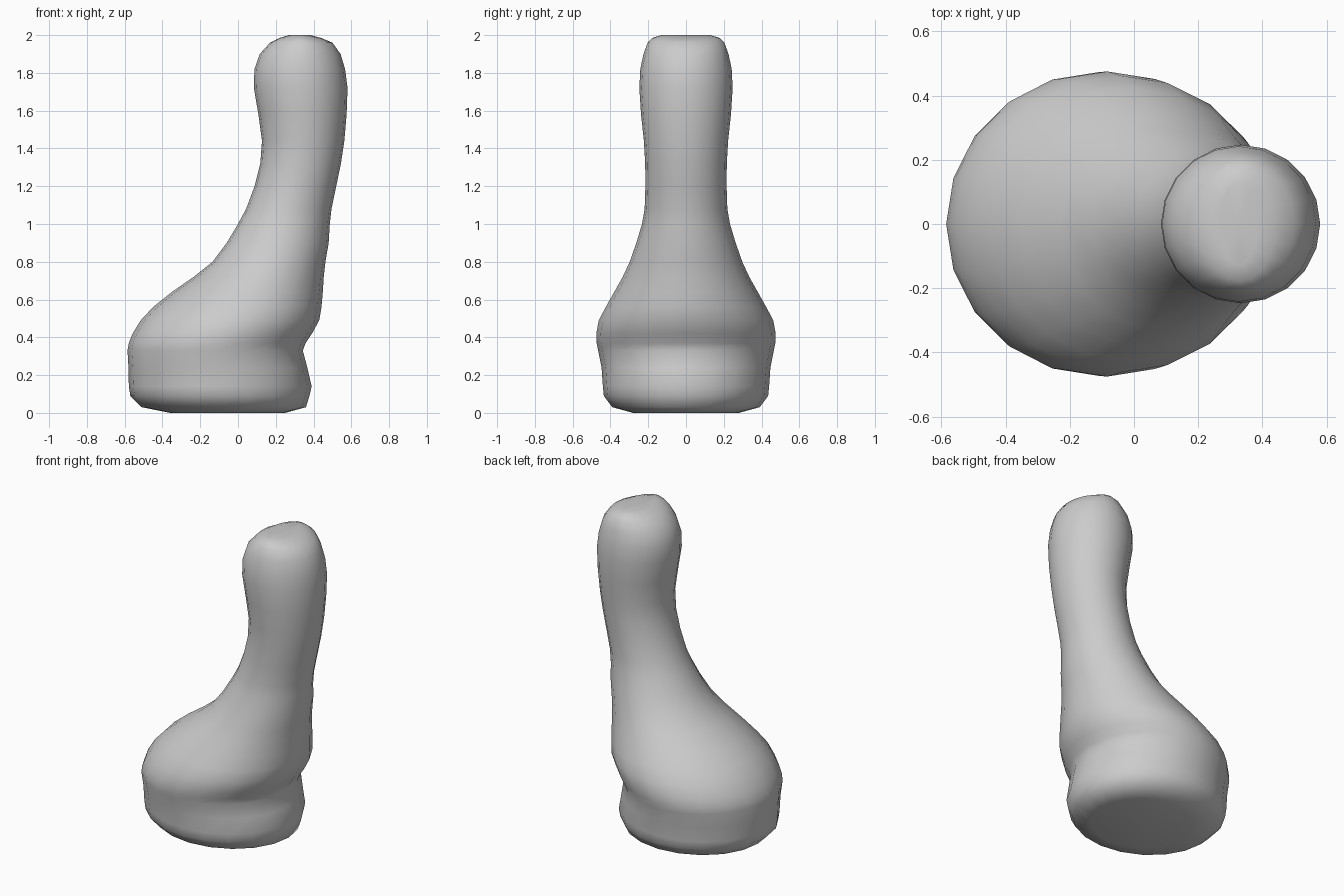
import bpy, bmesh
from math import sin, cos, pi

SIDES = 20

# Cross-sections of the bent body: height, left x, right x, half width in y
SECTIONS = [
    (0.00, -0.36, 0.25, 0.28),
    (0.03, -0.51, 0.36, 0.39),
    (0.09, -0.57, 0.378, 0.435),
    (0.14, -0.578, 0.39, 0.44),
    (0.24, -0.58, 0.367, 0.447),
    (0.33, -0.585, 0.343, 0.465),
    (0.37, -0.578, 0.358, 0.473),
    (0.42, -0.558, 0.392, 0.475),
    (0.49, -0.515, 0.43, 0.462),
    (0.56, -0.45, 0.442, 0.425),
    (0.64, -0.35, 0.449, 0.38),
    (0.72, -0.235, 0.454, 0.335),
    (0.80, -0.135, 0.463, 0.298),
    (0.90, -0.06, 0.48, 0.263),
    (1.00, 0.00, 0.486, 0.233),
    (1.08, 0.043, 0.495, 0.219),
    (1.20, 0.088, 0.52, 0.215),
    (1.32, 0.118, 0.545, 0.216),
    (1.44, 0.127, 0.563, 0.223),
    (1.58, 0.108, 0.575, 0.238),
    (1.72, 0.084, 0.58, 0.247),
    (1.82, 0.087, 0.567, 0.242),
    (1.90, 0.115, 0.543, 0.225),
    (1.96, 0.17, 0.50, 0.203),
    (1.985, 0.22, 0.44, 0.178),
    (2.00, 0.27, 0.385, 0.13),
]


def ring(bm, z, left, right, half):
    cx, rx = (left + right) / 2, (right - left) / 2
    return [bm.verts.new((cx + rx * cos(2 * pi * i / SIDES),
                          half * sin(2 * pi * i / SIDES), z))
            for i in range(SIDES)]


# Body: loft the sections from the rounded foot to the bent neck
bm = bmesh.new()
rings = [ring(bm, *s) for s in SECTIONS]
for low, high in zip(rings, rings[1:]):
    for i in range(SIDES):
        j = (i + 1) % SIDES
        bm.faces.new((low[i], low[j], high[j], high[i]))

# Flat underside and slightly dented top
bm.faces.new(rings[0][::-1])
dent = bm.verts.new((0.325, 0, 1.99))
for i in range(SIDES):
    bm.faces.new((rings[-1][i], rings[-1][(i + 1) % SIDES], dent))
bmesh.ops.recalc_face_normals(bm, faces=bm.faces)
for f in bm.faces:
    f.smooth = True

mesh = bpy.data.meshes.new("bent_neck_body")
bm.to_mesh(mesh)
bm.free()
body = bpy.data.objects.new("bent_neck_body", mesh)
bpy.context.collection.objects.link(body)
